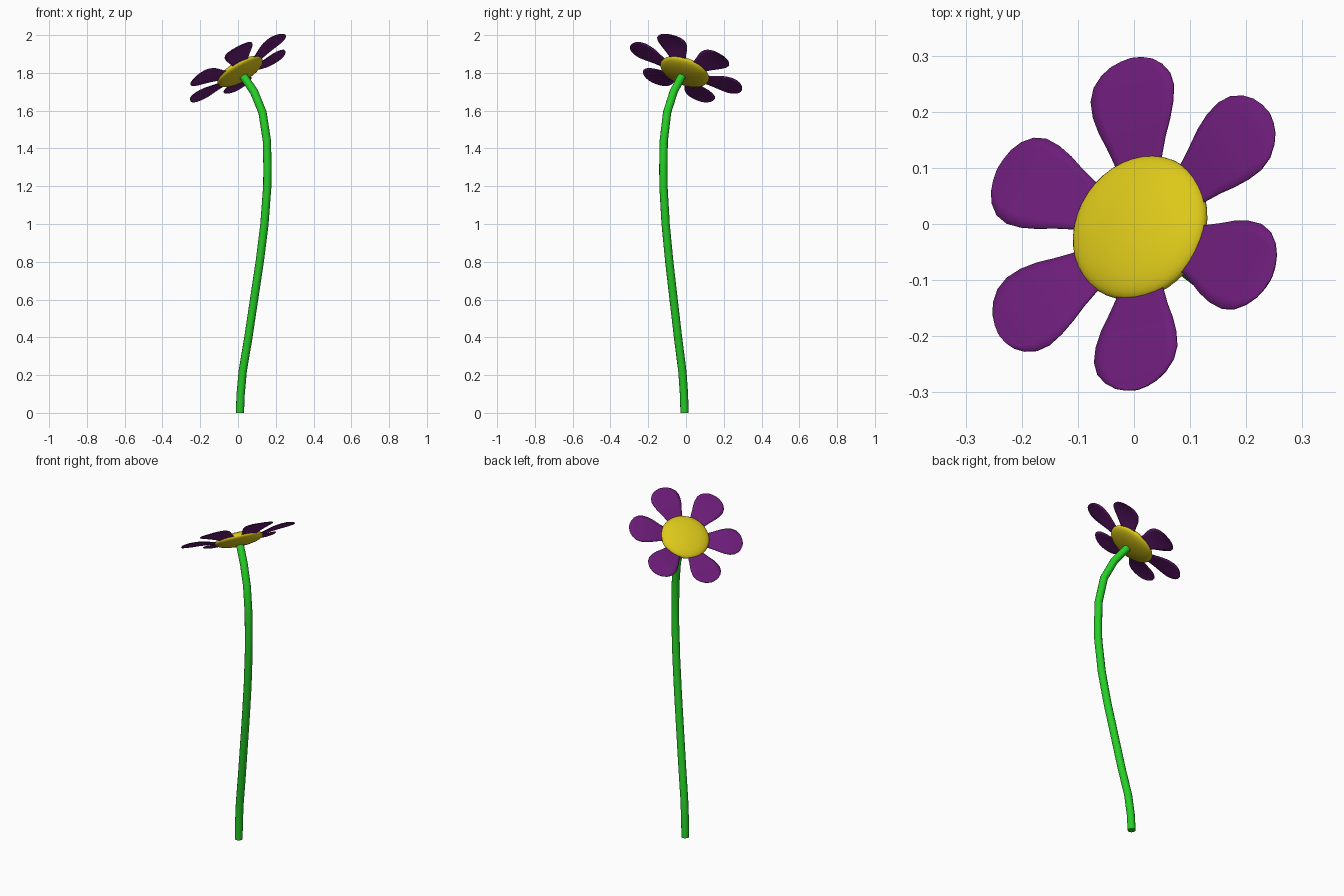
import bpy, bmesh, math
from mathutils import Vector, Matrix

if "Cube" in bpy.data.objects:
    bpy.data.objects.remove(bpy.data.objects["Cube"])


def material(name, rgb):
    m = bpy.data.materials.new(name)
    m.diffuse_color = (*rgb, 1)
    m.use_nodes = True
    m.node_tree.nodes["Principled BSDF"].inputs["Base Color"].default_value = m.diffuse_color
    return m


green = material("stem_green", (0.02, 0.62, 0.02))
yellow = material("centre_yellow", (0.72, 0.58, 0.01))
purple = material("petal_purple", (0.15, 0.012, 0.19))

# Flower head frame: tilted up-axis, uphill direction and sideways direction
tilt = math.radians(35)
d = Vector((0.83, -0.555, 0)).normalized()
normal = Vector((-d.x * math.sin(tilt), -d.y * math.sin(tilt), math.cos(tilt)))
uphill = Vector((d.x * math.cos(tilt), d.y * math.cos(tilt), math.sin(tilt)))
side = normal.cross(uphill)
centre = Vector((0.011, -0.007, 1.807))
frame = Matrix.Translation(centre) @ Matrix((uphill, side, normal)).transposed().to_4x4()


def add_mesh(name, bm, mat):
    me = bpy.data.meshes.new(name)
    bm.to_mesh(me)
    bm.free()
    for p in me.polygons:
        p.use_smooth = True
    me.materials.append(mat)
    ob = bpy.data.objects.new(name, me)
    bpy.context.collection.objects.link(ob)
    return ob


# Stem: round tube along a bent path
path = [(0.01, 0), (0.014, 0.1), (0.025, 0.22), (0.055, 0.4), (0.085, 0.6),
        (0.115, 0.8), (0.14, 1.0), (0.155, 1.2), (0.156, 1.3), (0.153, 1.44),
        (0.13, 1.59), (0.085, 1.70), (0.017, 1.80)]
cu = bpy.data.curves.new("stem", "CURVE")
cu.dimensions = "3D"
cu.bevel_depth = 0.022
cu.bevel_resolution = 4
cu.use_fill_caps = True
sp = cu.splines.new("POLY")
sp.points.add(len(path) - 1)
for pt, (x, z) in zip(sp.points, path):
    pt.co = (x, -0.77 * x, z, 1)
cu.materials.append(green)
stem = bpy.data.objects.new("stem", cu)
bpy.context.collection.objects.link(stem)
bpy.context.view_layer.objects.active = stem
stem.select_set(True)
bpy.ops.object.convert(target="MESH")
bpy.ops.object.shade_smooth_by_angle(angle=math.radians(40))

# Flower centre: flattened ball
bm = bmesh.new()
bmesh.ops.create_uvsphere(bm, u_segments=40, v_segments=24, radius=1)
bm.transform(frame @ Matrix.Diagonal((0.135, 0.135, 0.036, 1)))
add_mesh("flower_centre", bm, yellow)

# Petals: (radius, half width, height), rising from the centre then flattening
profile = [(0.06, 0.034, -0.004), (0.10, 0.041, 0.0), (0.13, 0.048, 0.004),
           (0.16, 0.059, 0.011), (0.19, 0.072, 0.017), (0.22, 0.081, 0.021),
           (0.25, 0.084, 0.023), (0.275, 0.077, 0.024), (0.295, 0.061, 0.024),
           (0.308, 0.042, 0.023), (0.315, 0.022, 0.022), (0.318, 0.004, 0.022)]
ACROSS = 8
for i in range(6):
    bm = bmesh.new()
    rows = [[bm.verts.new((r, w * (2 * k / ACROSS - 1), h)) for k in range(ACROSS + 1)]
            for r, w, h in profile]
    for a, b in zip(rows, rows[1:]):
        for k in range(ACROSS):
            bm.faces.new((a[k], b[k], b[k + 1], a[k + 1]))
    bm.transform(frame @ Matrix.Rotation(math.radians(10 + 60 * i), 4, "Z"))
    petal = add_mesh(f"petal_{i + 1}", bm, purple)
    sol = petal.modifiers.new("thickness", "SOLIDIFY")
    sol.thickness = 0.003
    sol.offset = 0
